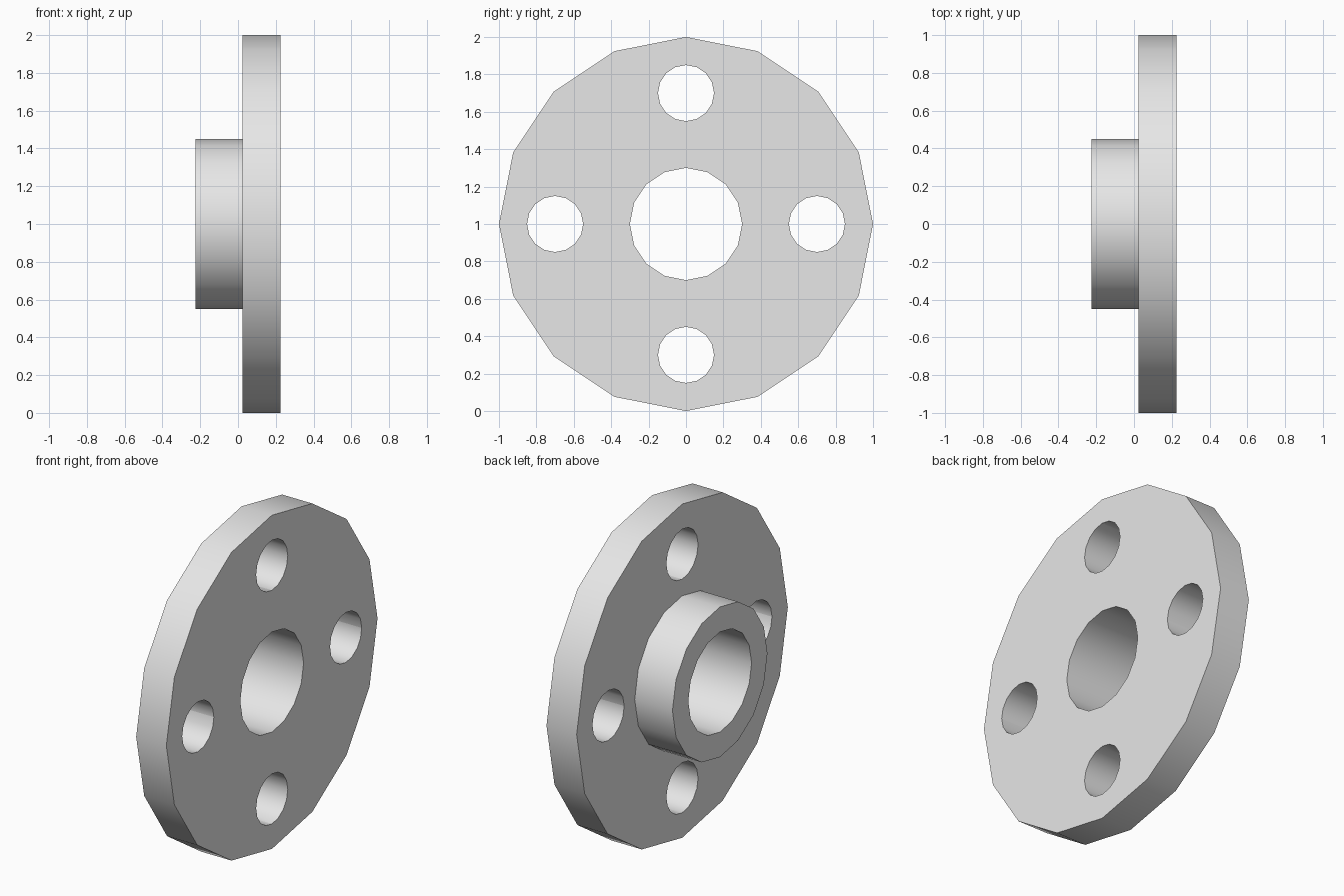
import bpy
import bmesh
import math
from mathutils import Matrix, Vector

SIDES = 16
CENTRE = Vector((0, 0, 1))

default_cube = bpy.data.objects.get("Cube")
if default_cube:
    bpy.data.objects.remove(default_cube, do_unlink=True)

# Plain grey metal
steel = bpy.data.materials.new("grey_metal")
steel.use_nodes = True
colour = (0.8, 0.8, 0.8, 1)
steel.diffuse_color = colour
steel.node_tree.nodes["Principled BSDF"].inputs["Base Color"].default_value = colour


def add_object(name, bm):
    bmesh.ops.recalc_face_normals(bm, faces=bm.faces)
    mesh = bpy.data.meshes.new(name)
    bm.to_mesh(mesh)
    bm.free()
    mesh.materials.append(steel)
    obj = bpy.data.objects.new(name, mesh)
    bpy.context.collection.objects.link(obj)
    return obj


# Flange body: disc, hub and bore turned from one (x, radius) profile
profile = [(-0.225, 0.3), (-0.225, 0.45), (0.025, 0.45),
           (0.025, 1), (0.225, 1), (0.225, 0.3)]
bm = bmesh.new()
verts = [bm.verts.new(CENTRE + Vector((x, 0, r))) for x, r in profile]
edges = [bm.edges.new((a, b)) for a, b in zip(verts, verts[1:] + verts[:1])]
bmesh.ops.spin(bm, geom=verts + edges, cent=CENTRE, axis=(1, 0, 0),
               angle=math.tau, steps=SIDES)
bmesh.ops.remove_doubles(bm, verts=bm.verts, dist=0.0001)
flange = add_object("flange", bm)

# Four bolt holes around the bore
bm = bmesh.new()
for i in range(4):
    place = (Matrix.Translation(CENTRE) @ Matrix.Rotation(i * math.pi / 2, 4, 'X')
             @ Matrix.Translation((0.125, 0, 0.7)) @ Matrix.Rotation(math.pi / 2, 4, 'Y'))
    bmesh.ops.create_cone(bm, cap_ends=True, segments=SIDES, radius1=0.15,
                          radius2=0.15, depth=0.4, matrix=place)
cutter = add_object("bolt_hole_cutter", bm)
cutter.hide_render = True

cut = flange.modifiers.new("bolt_holes", 'BOOLEAN')
cut.operation = 'DIFFERENCE'
cut.solver = 'EXACT'
cut.object = cutter

bpy.ops.object.select_all(action='DESELECT')
flange.select_set(True)
bpy.context.view_layer.objects.active = flange
bpy.ops.object.modifier_apply(modifier=cut.name)
bpy.data.objects.remove(cutter, do_unlink=True)

# Rounded walls, crisp rims
bpy.ops.object.shade_smooth_by_angle(angle=math.radians(30))
